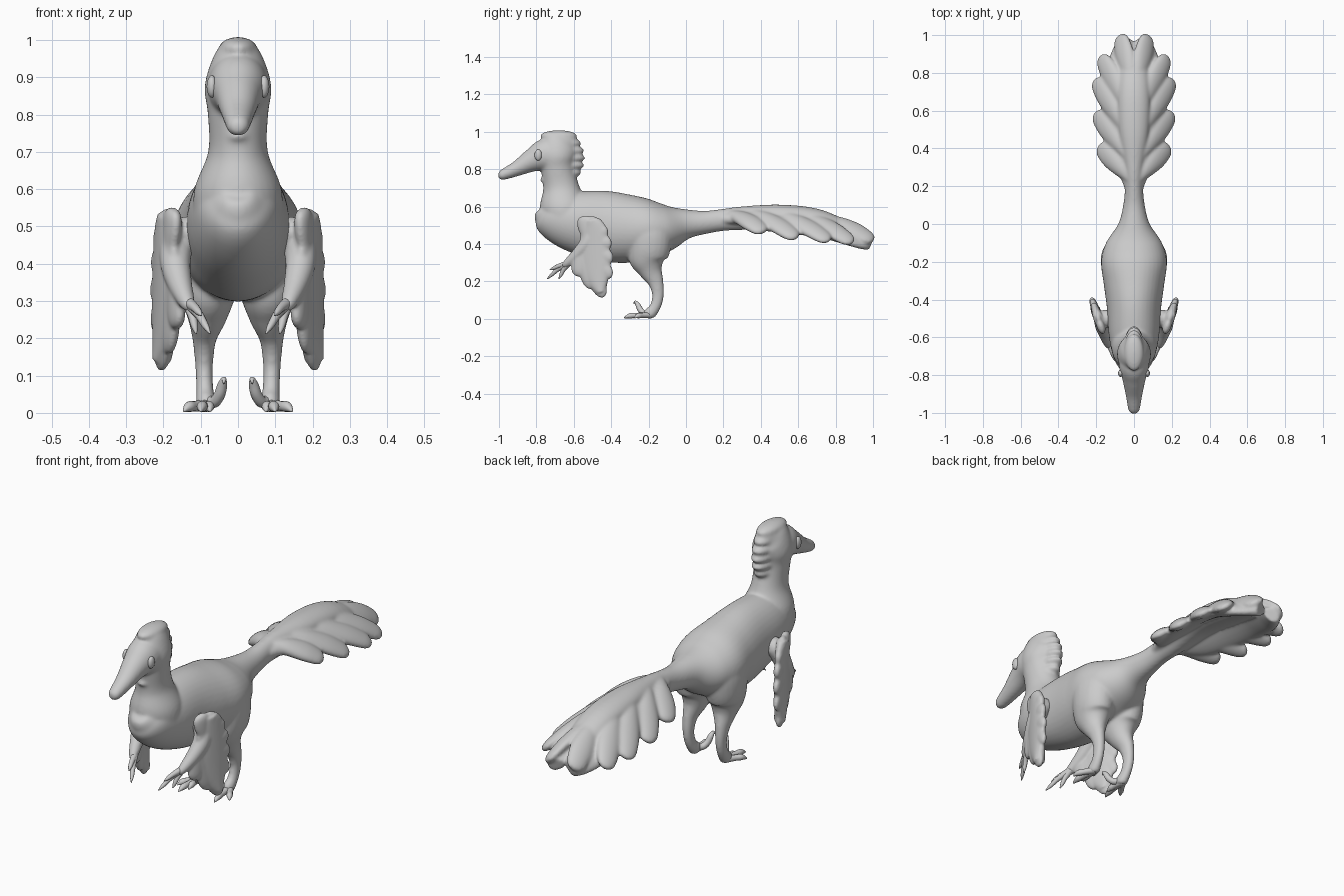
import bpy, bmesh, math
from mathutils import Vector

if "Cube" in bpy.data.objects:
    bpy.data.objects.remove(bpy.data.objects["Cube"])

grey = bpy.data.materials.new("plain_grey")
grey.use_nodes = True
grey.diffuse_color = (0.6, 0.6, 0.6, 1)
grey.node_tree.nodes["Principled BSDF"].inputs["Base Color"].default_value = (0.6, 0.6, 0.6, 1)


def spline(rows, steps):
    """Catmull-Rom interpolation of rows of any length."""
    out = []
    for i in range(len(rows) - 1):
        a, b, c, d = (rows[min(max(i + k, 0), len(rows) - 1)] for k in (-1, 0, 1, 2))
        for s in range(steps):
            t = s / steps
            out.append([q + t / 2 * (r - p + t * (2 * p - 5 * q + 4 * r - e + t * (3 * (q - r) + e - p)))
                        for p, q, r, e in zip(a, b, c, d)])
    return out + [list(rows[-1])]


def tube(bm, rows, up, sides=24, steps=6):
    """Loft of elliptical rings; each row is x, y, z, side radius, up radius."""
    rows = spline(rows, steps)
    pts = [Vector(r[:3]) for r in rows]
    rings = []
    for i, r in enumerate(rows):
        tangent = (pts[min(i + 1, len(pts) - 1)] - pts[max(i - 1, 0)]).normalized()
        side = tangent.cross(Vector(up)).normalized()
        top = side.cross(tangent)
        ru, rv = max(r[3], 0.002), max(r[4], 0.002)
        rings.append([bm.verts.new(pts[i] + side * ru * math.cos(a) + top * rv * math.sin(a))
                      for a in (math.tau * k / sides for k in range(sides))])
    for lo, hi in zip(rings, rings[1:]):
        for k in range(sides):
            n = (k + 1) % sides
            bm.faces.new((lo[k], lo[n], hi[n], hi[k]))
    bm.faces.new(rings[0][::-1])
    bm.faces.new(rings[-1])


def round_tube(bm, rows, up=(0, 0, 1), sides=12):
    tube(bm, [(*r, r[3]) for r in rows], up, sides)


def ball(bm, centre, radii):
    new = bmesh.ops.create_uvsphere(bm, u_segments=20, v_segments=12, radius=1)["verts"]
    for v in new:
        v.co = Vector(c + r * q for c, r, q in zip(centre, radii, v.co))


def finish(name, bm, voxel=0, smooth=6, mirror=False):
    bmesh.ops.recalc_face_normals(bm, faces=bm.faces)
    for f in bm.faces:
        f.smooth = True
    mesh = bpy.data.meshes.new(name)
    bm.to_mesh(mesh)
    bm.free()
    mesh.materials.append(grey)
    ob = bpy.data.objects.new(name, mesh)
    bpy.context.collection.objects.link(ob)
    if voxel:
        m = ob.modifiers.new("merge", "REMESH")
        m.mode, m.voxel_size, m.use_smooth_shade = "VOXEL", voxel, True
        m = ob.modifiers.new("soften", "SMOOTH")
        m.factor, m.iterations = 0.5, smooth
    if mirror:
        ob.modifiers.new("both_sides", "MIRROR").use_mirror_merge = False


# Torso and tail stem: y, top, bottom, half width
body = bmesh.new()
torso = [(-.768, .64, .55, .04), (-.752, .66, .495, .07), (-.71, .68, .425, .106), (-.6, .685, .358, .132),
         (-.45, .685, .31, .143), (-.32, .665, .298, .16), (-.2, .642, .315, .174), (-.1, .612, .362, .148),
         (0, .587, .425, .083), (.1, .577, .453, .057), (.2, .587, .47, .048), (.3, .6, .475, .055),
         (.5, .61, .495, .08), (.7, .587, .47, .085), (.88, .51, .43, .065)]
tube(body, [(0, y, (t + b) / 2, w, (t - b) / 2) for y, t, b, w in torso], (0, 0, 1), 40)

# Neck and skull: y, z, half width, half depth
neck = [(-.63, .5, .12, .115), (-.655, .6, .117, .128), (-.668, .7, .08, .097), (-.685, .8, .081, .09),
        (-.688, .87, .09, .1), (-.672, .93, .075, .1), (-.65, .97, .05, .075), (-.645, .995, .028, .045)]
tube(body, [(0, *r) for r in neck], (0, -1, 0), 32)

# Face and beak: y, z, half width, half height
beak = [(-.66, .87, .08, .09), (-.75, .872, .08, .092), (-.82, .848, .062, .064), (-.9, .805, .045, .042),
        (-.96, .778, .035, .032), (-.99, .766, .028, .025), (-1.004, .763, .013, .013)]
tube(body, [(0, *r) for r in beak], (0, 0, 1), 28)

# Narrow crest with a scalloped back edge
for i in range(7):
    t = i / 6
    back = -.595 + .057 * math.sin(math.pi * (.08 + .84 * t))
    ball(body, (0, back - .1, .977 - .235 * t), (.052, .1, .031))

# Legs down to the ankle, blending into the hips
leg = [(.06, -.2, .54, .07, .1), (.084, -.195, .47, .087, .12), (.088, -.195, .39, .087, .115),
       (.082, -.205, .32, .077, .102), (.083, -.19, .26, .055, .066), (.09, -.163, .2, .033, .043),
       (.091, -.15, .14, .025, .033), (.09, -.155, .09, .023, .03), (.088, -.173, .05, .024, .03),
       (.086, -.195, .025, .027, .034), (.086, -.2, .008, .023, .027)]
# Tail fan: web along each side (y, ridge height, half span) and feathers (root y, z, tip)
web = [(.2, .57, .025), (.28, .593, .043), (.4, .6, .074), (.58, .597, .088), (.74, .57, .085),
       (.87, .515, .071), (.94, .472, .053), (.978, .448, .036)]
fan = [(.22, .555, .185, .415, .462), (.32, .57, .205, .59, .43), (.44, .57, .207, .765, .415),
       (.56, .565, .177, .89, .405), (.7, .535, .075, 1.0, .415)]
for s in (1, -1):
    tube(body, [(s * x, y, z, a, b) for x, y, z, a, b in leg], (0, -1, 0))
    tube(body, [(s * w * .95, y, z - .022 - w * .68, w * 1.15, .03) for y, z, w in web], (s * .7, 0, 1))
    for y0, z0, x, y, z in fan:
        def along(t, lift, w, h):
            return (s * x * t, y0 + (y - y0) * t, z0 + (z - z0) * t + lift, w, h)
        tube(body, [along(.03, 0, .02, .03), along(.35, .018, .045, .032), along(.65, .018, .058, .03),
                    along(.88, .008, .05, .024), along(.97, .002, .034, .016), along(1, 0, .01, .008)],
             (s * .7, 0, 1))
finish("body", body, .0065, 14)

# Eyes
eyes = bmesh.new()
ball(eyes, (.07, -.79, .875), (.014, .02, .03))
finish("eyes", eyes, mirror=True)

# Feathered wings: arm, wing blade and a fan of overlapping feathers
wing = bmesh.new()


def wing_x(y):
    return .222 + .33 * (y + .4)


round_tube(wing, [(.1, -.51, .48, .045), (.155, -.5, .475, .046), (.168, -.525, .41, .042),
                  (.157, -.575, .35, .034), (.137, -.635, .297, .022), (.125, -.655, .28, .012)], (0, 1, .3), 16)
blade = [(-.5, .53, .04), (-.492, .48, .07), (-.49, .4, .085), (-.488, .32, .092), (-.482, .25, .082),
         (-.468, .19, .056), (-.452, .14, .025)]
tube(wing, [(wing_x(y), y, z, w, .026) for y, z, w in blade], (1, -.33, 0), 28)
tips = [(-.545, .55), (-.475, .54), (-.42, .48), (-.398, .4), (-.393, .31), (-.4, .22),
        (-.44, .115), (-.5, .16), (-.57, .225)]
for i, (y, z) in enumerate(tips):
    y0, z0 = -.53 - .005 * i, .45 - .012 * i
    rows = [(t, w, h) for t, w, h in ((0, .035, .02), (.4, .045, .022), (.75, .044, .021),
                                      (.93, .03, .015), (1, .008, .006))]
    tube(wing, [(wing_x(y0 + (y - y0) * t), y0 + (y - y0) * t, z0 + (z - z0) * t, w, h)
                for t, w, h in rows], (1, -.33, 0), 20)
finish("wings", wing, .005, 12, True)

# Clawed fingers
fingers = bmesh.new()
for x, y, z in ((.075, -.742, .213), (.098, -.728, .262), (.112, -.68, .212)):
    sx, sy, sz = .135, -.628, .297
    round_tube(fingers, [(sx, sy, sz, .017), (sx + (x - sx) * .5, sy + (y - sy) * .5, sz + (z - sz) * .4, .012),
                         (sx + (x - sx) * .8, sy + (y - sy) * .8, sz + (z - sz) * .76, .009), (x, y, z, .002)])
finish("fingers", fingers, mirror=True)

# Toes flat on the ground, with the raised hooked claw on the inside
toes = bmesh.new()
for x, y in ((.145, -.275), (.1, -.33), (.075, -.285)):
    sx, sy = .086, -.185
    round_tube(toes, [(sx, sy, .02, .018), (sx + (x - sx) * .5, sy + (y - sy) * .5, .018, .014),
                      (sx + (x - sx) * .78, sy + (y - sy) * .78, .016, .014), (x, y, .005, .003)])
round_tube(toes, [(.085, -.195, .03, .018), (.063, -.225, .03, .016), (.049, -.245, .05, .015),
                  (.042, -.258, .075, .013), (.038, -.272, .09, .007), (.038, -.28, .078, .002)], (1, 0, .2))
finish("toes", toes, mirror=True)
